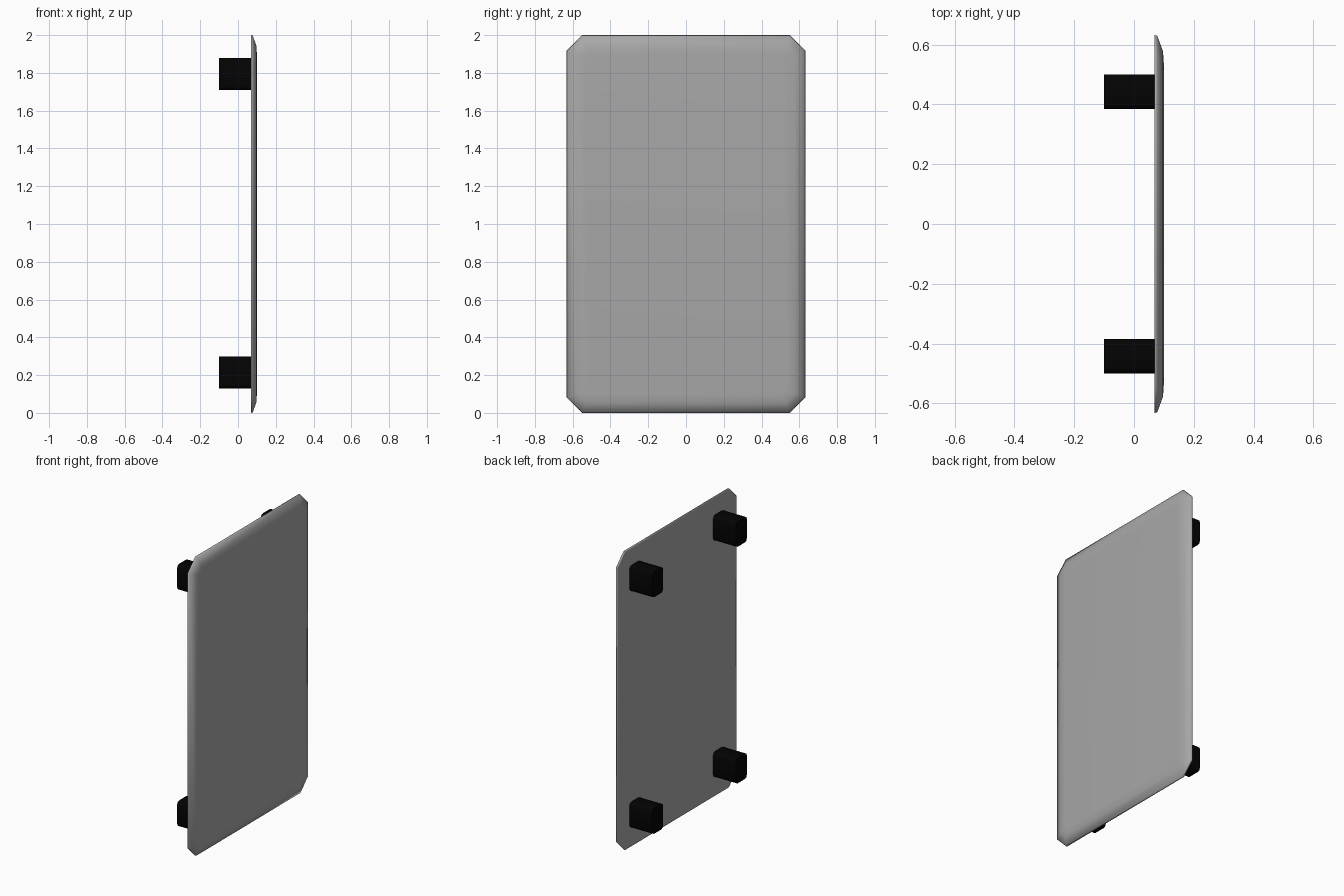
import bpy, bmesh

if "Cube" in bpy.data.objects:
    bpy.data.objects.remove(bpy.data.objects["Cube"])

HALF_W, HALF_H, CUT = 0.632, 1.0, 0.082


def material(name, value):
    mat = bpy.data.materials.new(name)
    mat.diffuse_color = (value, value, value, 1)
    mat.use_nodes = True
    mat.node_tree.nodes["Principled BSDF"].inputs["Base Color"].default_value = mat.diffuse_color
    return mat


black = material("matte_black", 0.001)
grey = material("mid_grey", 0.39)


def make_object(name, bm, mat):
    bmesh.ops.recalc_face_normals(bm, faces=bm.faces)
    for f in bm.faces:
        f.smooth = True
    mesh = bpy.data.meshes.new(name)
    bm.to_mesh(mesh)
    bm.free()
    obj = bpy.data.objects.new(name, mesh)
    bpy.context.collection.objects.link(obj)
    mesh.materials.append(mat)
    return obj


def octagon(bm, x, inset):
    """Cut-corner rectangle in the YZ plane, offset inwards by inset."""
    w, h, c = HALF_W - inset, HALF_H - inset, CUT - 0.586 * inset
    pts = [(w, h - c), (w - c, h), (c - w, h), (-w, h - c),
           (-w, c - h), (c - w, -h), (w - c, -h), (w, c - h)]
    return [bm.verts.new((x, y, z + HALF_H)) for y, z in pts]


# Panel: flat back, thin softened rim, sloped border and flat front
bm = bmesh.new()
rings = [octagon(bm, x, i) for x, i in
         [(0.068, 0.01), (0.068, 0), (0.078, 0.003), (0.097, 0.055), (0.1, 0.1)]]
for a, b in zip(rings, rings[1:]):
    for k in range(8):
        n = (k + 1) % 8
        bm.faces.new((a[k], a[n], b[n], b[k]))
bm.faces.new(rings[0])
bm.faces.new(rings[-1])
make_object("panel", bm, grey)

# Four mounting blocks on the back, with softened long edges
for side, y in (("left", -0.442), ("right", 0.442)):
    for level, z in (("lower", 0.213), ("upper", 1.795)):
        bm = bmesh.new()
        bmesh.ops.create_cube(bm, size=1)
        bmesh.ops.scale(bm, vec=(0.17, 0.116, 0.17), verts=bm.verts)
        bmesh.ops.translate(bm, vec=(-0.015, y, z), verts=bm.verts)
        long_edges = [e for e in bm.edges
                      if abs(e.verts[0].co.x - e.verts[1].co.x) > 0.1]
        bmesh.ops.bevel(bm, geom=long_edges, offset=0.02, segments=2,
                        profile=0.5, affect='EDGES')
        block = make_object(f"{level}_{side}_mounting_block", bm, black)
        bpy.ops.object.select_all(action='DESELECT')
        bpy.context.view_layer.objects.active = block
        block.select_set(True)
        bpy.ops.object.shade_smooth_by_angle(angle=0.9)
